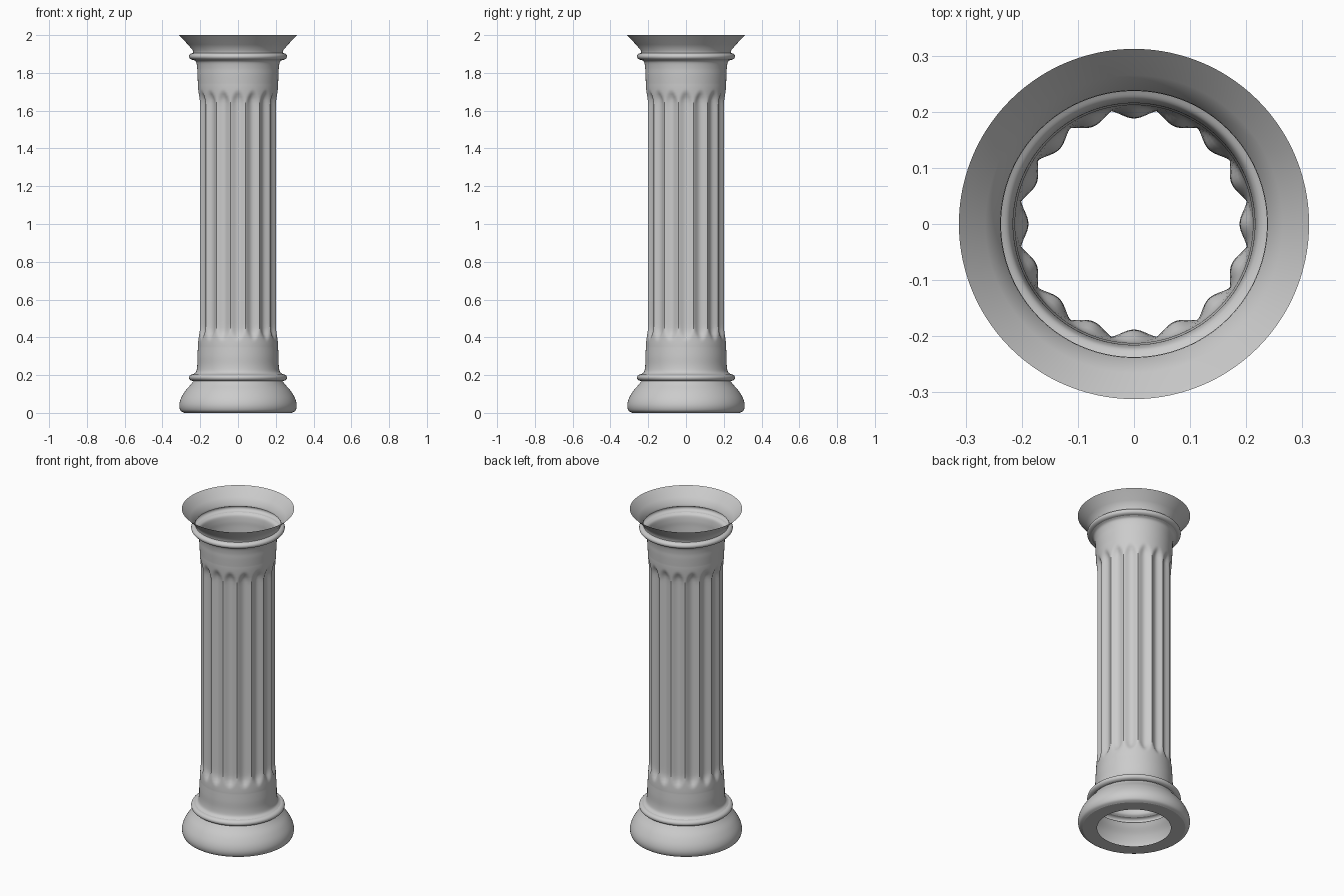
import bpy
import bmesh
import math

if "Cube" in bpy.data.objects:
    bpy.data.objects.remove(bpy.data.objects["Cube"], do_unlink=True)

FLUTES = 16
SEGMENTS = FLUTES * 12
GROOVE = 0.017

stone = bpy.data.materials.new("pale grey stone")
stone.use_nodes = True
stone.diffuse_color = (0.6, 0.6, 0.6, 1)
stone.node_tree.nodes["Principled BSDF"].inputs["Base Color"].default_value = (0.6, 0.6, 0.6, 1)


def smoothstep(t):
    t = max(0.0, min(1.0, t))
    return t * t * (3 - 2 * t)


def round_profile(points, steps=5):
    """Catmull-Rom curve through (radius, height) points."""
    pts = [points[0]] + points + [points[-1]]
    out = []
    for a, b, c, d in zip(pts, pts[1:], pts[2:], pts[3:]):
        for s in range(steps):
            t = s / steps
            out.append(tuple(
                0.5 * (2 * q + (r - p) * t + (2 * p - 5 * q + 4 * r - s4) * t * t
                       + (3 * q - p - 3 * r + s4) * t ** 3)
                for p, q, r, s4 in zip(a, b, c, d)))
    return out + [points[-1]]


def lathe(name, profile, cut=None, angle=40):
    """Open surface of revolution; cut(theta, z) lowers the radius."""
    bm = bmesh.new()
    rings = []
    for r, z in profile:
        ring = []
        for i in range(SEGMENTS):
            a = 2 * math.pi * i / SEGMENTS
            rr = r - (cut(a, z) if cut else 0)
            ring.append(bm.verts.new((rr * math.cos(a), rr * math.sin(a), z)))
        rings.append(ring)
    for low, high in zip(rings, rings[1:]):
        for i in range(SEGMENTS):
            j = (i + 1) % SEGMENTS
            bm.faces.new((low[i], low[j], high[j], high[i]))
    mesh = bpy.data.meshes.new(name)
    bm.to_mesh(mesh)
    bm.free()
    mesh.materials.append(stone)
    obj = bpy.data.objects.new(name, mesh)
    bpy.context.collection.objects.link(obj)
    bpy.ops.object.select_all(action="DESELECT")
    obj.select_set(True)
    bpy.context.view_layer.objects.active = obj
    bpy.ops.object.shade_smooth_by_angle(angle=math.radians(angle))
    return obj


def flute_cut(theta, z):
    """Scalloped grooves with sharp ridges and rounded ends."""
    wave = abs(math.cos(theta * FLUTES / 2))
    reach = 0.665 - 0.04 * (1 - wave)
    return GROOVE * wave ** 1.2 * smoothstep((reach - abs(z - 1.045)) / 0.05)


# Base: flat underside with a hole, rounded foot, sweep up to the ring
underside = [(0.205, 0.0), (0.285, 0.0)]
foot = round_profile([(0.285, 0.0), (0.304, 0.012), (0.311, 0.04), (0.303, 0.075),
                      (0.28, 0.115), (0.25, 0.15), (0.235, 0.17)])
lathe("base_underside", underside)
lathe("base_foot", foot)

# Matching half-round rings below and above the shaft
for name, z in (("base_ring", 0.187), ("capital_ring", 1.887)):
    half = [(0.237 + 0.023 * math.cos(a), z + 0.018 * math.sin(a))
            for a in (math.pi * (k / 12 - 0.5) for k in range(13))]
    lathe(name, half)

# Fluted shaft with plain collars that flare towards the rings
lower = round_profile([(0.237, 0.205), (0.222, 0.218), (0.216, 0.25),
                       (0.215, 0.3), (0.212, 0.35)])
upper = round_profile([(0.212, 1.74), (0.215, 1.79), (0.216, 1.825),
                       (0.222, 1.857), (0.237, 1.869)])
middle = []
for k in range(1, 60):
    z = 0.35 + 1.39 * smoothstep(k / 60)
    end = min(z - 0.35, 1.74 - z)
    middle.append((0.205 + 0.007 * (1 - smoothstep(end / 0.12)), z))
lathe("fluted_shaft", lower + middle + upper, flute_cut, angle=25)

# Open flared capital
lathe("capital_flare", [(0.237, 1.905), (0.238, 1.918), (0.265, 1.95), (0.312, 2.0)])
